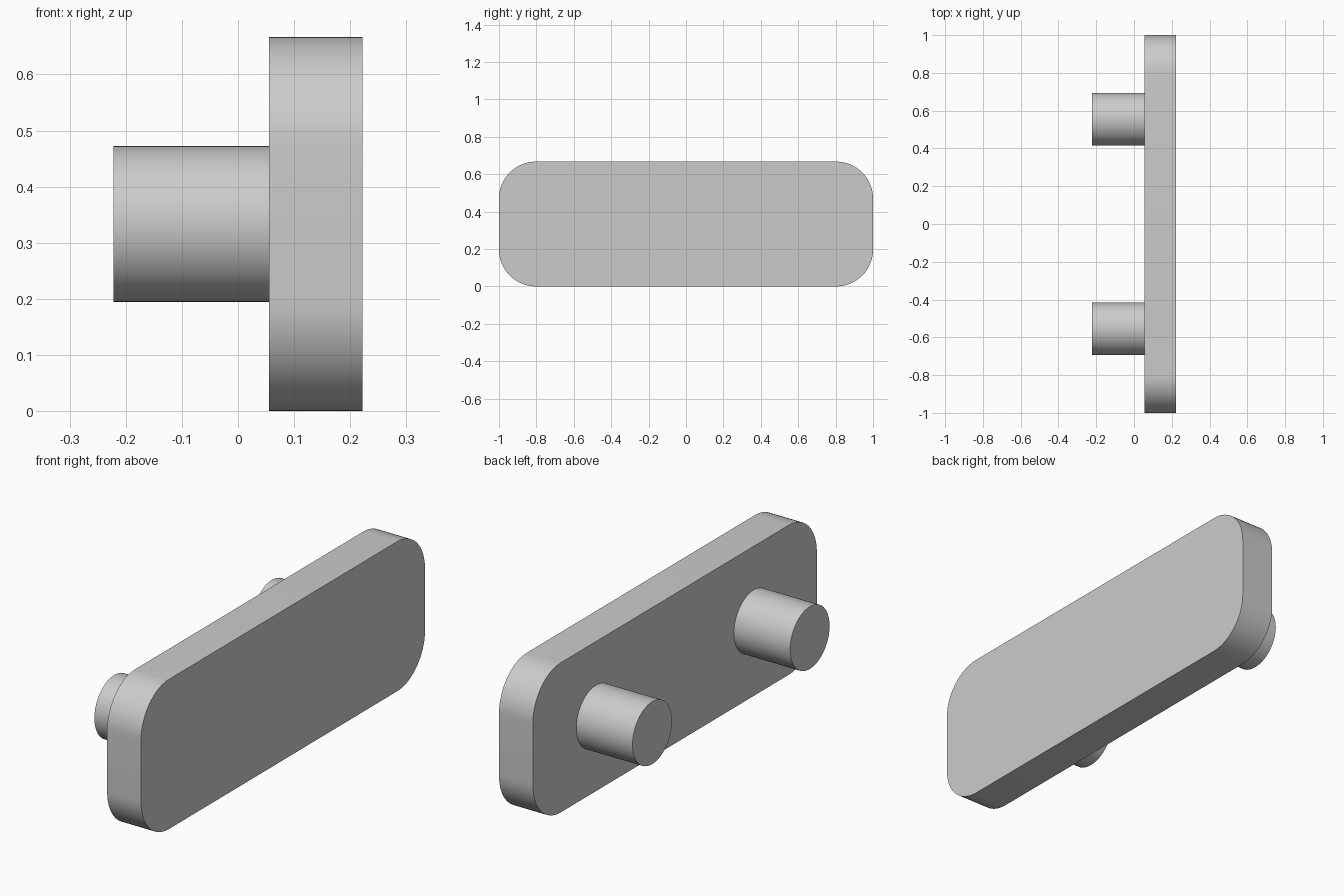
import bpy, bmesh, math
from mathutils import Matrix, Vector

if "Cube" in bpy.data.objects:
    bpy.data.objects.remove(bpy.data.objects["Cube"], do_unlink=True)

grey = bpy.data.materials.new("plain_grey")
grey.use_nodes = True
colour = (0.6, 0.6, 0.6, 1)
grey.diffuse_color = colour
grey.node_tree.nodes["Principled BSDF"].inputs["Base Color"].default_value = colour


def finish(name, bm):
    bmesh.ops.recalc_face_normals(bm, faces=bm.faces)
    mesh = bpy.data.meshes.new(name)
    bm.to_mesh(mesh)
    bm.free()
    mesh.materials.append(grey)
    obj = bpy.data.objects.new(name, mesh)
    bpy.context.collection.objects.link(obj)
    bpy.ops.object.select_all(action="DESELECT")
    obj.select_set(True)
    bpy.context.view_layer.objects.active = obj
    bpy.ops.object.shade_smooth_by_angle(angle=math.radians(30))
    return obj


# Dimensions
back, inner, outer = -0.222, 0.055, 0.222
height, half_length, corner, steps = 0.667, 1.0, 0.197, 16
mid = height / 2

# Rounded plate: corner arcs in the YZ plane, extruded along X
bm = bmesh.new()
outline = []
for quarter, (sy, sz) in enumerate([(1, 1), (-1, 1), (-1, -1), (1, -1)]):
    for i in range(steps + 1):
        a = math.pi / 2 * (quarter + i / steps)
        y = sy * (half_length - corner) + corner * math.cos(a)
        z = mid + sz * (mid - corner) + corner * math.sin(a)
        outline.append(bm.verts.new((inner, y, z)))
face = bm.faces.new(outline)
side = bmesh.ops.extrude_face_region(bm, geom=[face], use_keep_orig=True)
moved = [g for g in side["geom"] if isinstance(g, bmesh.types.BMVert)]
bmesh.ops.translate(bm, verts=moved, vec=Vector((outer - inner, 0, 0)))
finish("plate", bm)

# Two round pegs on the inner side of the plate
for name, y in (("front_peg", -0.555), ("back_peg", 0.555)):
    bm = bmesh.new()
    place = Matrix.Translation(((back + inner) / 2, y, mid)) @ Matrix.Rotation(math.pi / 2, 4, "Y")
    bmesh.ops.create_cone(bm, cap_ends=True, segments=64, radius1=0.139, radius2=0.139,
                          depth=inner - back, matrix=place)
    finish(name, bm)
